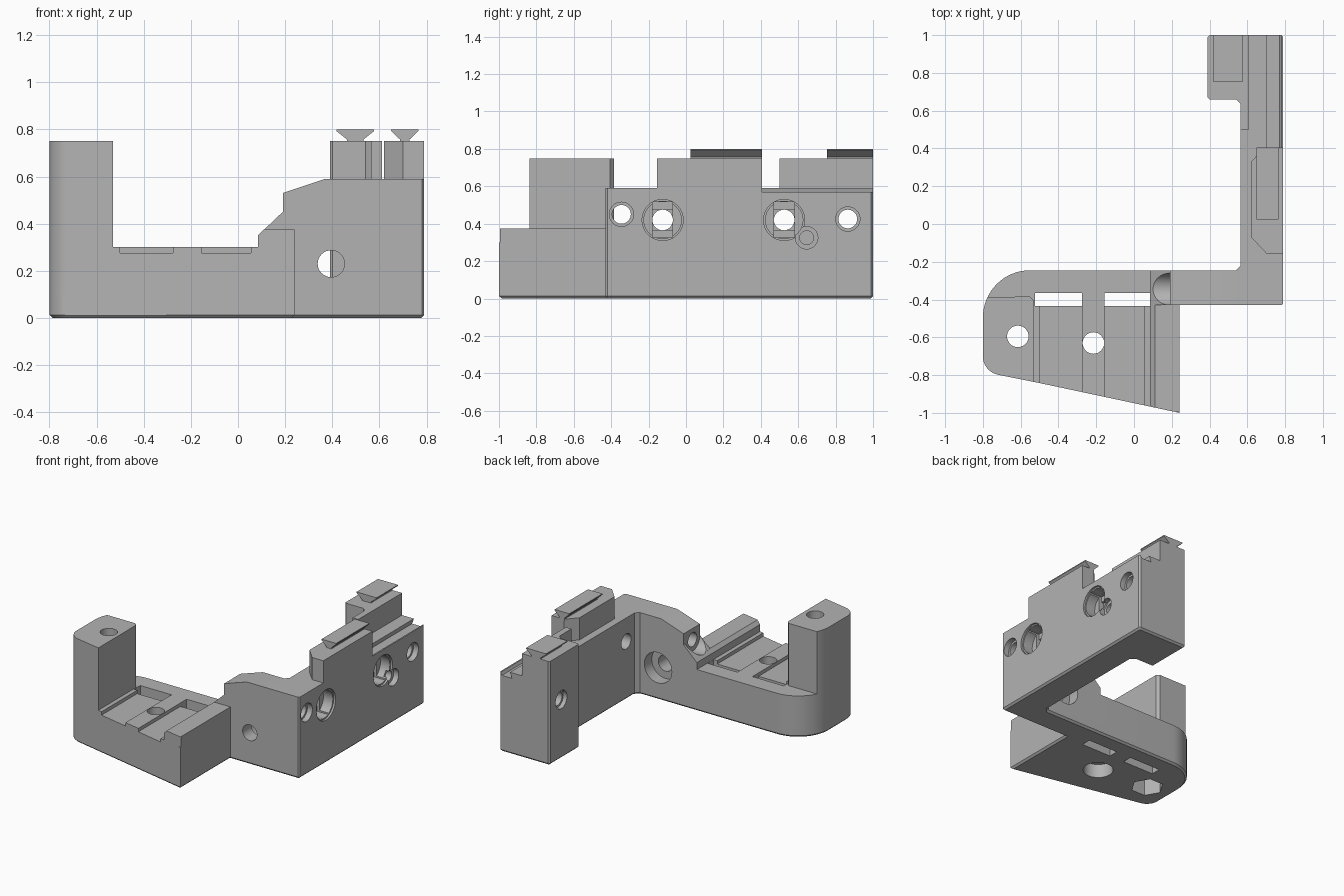
import bpy, bmesh, math
from mathutils import Vector

if "Cube" in bpy.data.objects:
    bpy.data.objects.remove(bpy.data.objects["Cube"])

grey = bpy.data.materials.new("mid_grey")
grey.use_nodes = True
grey.diffuse_color = (0.45, 0.45, 0.45, 1)
grey.node_tree.nodes["Principled BSDF"].inputs["Base Color"].default_value = (0.45, 0.45, 0.45, 1)


def arc(cu, cv, r, start, end, n=10):
    angles = [math.radians(start + (end - start) * i / n) for i in range(n + 1)]
    return [(cu + r * math.cos(a), cv + r * math.sin(a)) for a in angles]


def circle(cu, cv, r, n=32):
    return arc(cu, cv, r, 0, 360, n)[:-1]


def rect(u0, u1, v0, v1):
    return [(u0, v0), (u1, v0), (u1, v1), (u0, v1)]


def prism(name, points, axis, lo, hi, chamfer=0):
    """Extrude a 2D outline along an axis, optionally chamfering its low end."""
    place = {"x": lambda u, v, t: (t, u, v),
             "y": lambda u, v, t: (u, t, v),
             "z": lambda u, v, t: (u, v, t)}[axis]
    bm = bmesh.new()
    base = bm.faces.new([bm.verts.new(place(u, v, lo)) for u, v in points])
    extruded = bmesh.ops.extrude_face_region(bm, geom=[base], use_keep_orig=True)
    shift = Vector(place(0, 0, hi - lo))
    for item in extruded["geom"]:
        if isinstance(item, bmesh.types.BMVert):
            item.co += shift
    bmesh.ops.recalc_face_normals(bm, faces=bm.faces)
    if chamfer:
        bmesh.ops.bevel(bm, geom=list(base.edges), offset=chamfer, segments=1,
                        affect="EDGES")
    mesh = bpy.data.meshes.new(name)
    bm.to_mesh(mesh)
    bm.free()
    mesh.materials.append(grey)
    obj = bpy.data.objects.new(name, mesh)
    bpy.context.collection.objects.link(obj)
    return obj


def combine(operation, points, axis, lo, hi):
    """Add or cut one prism from the bracket."""
    tool = prism("helper", points, axis, lo, hi)
    tool.hide_render = True
    mod = body.modifiers.new("combine", "BOOLEAN")
    mod.operation = operation
    mod.solver = "EXACT"
    mod.object = tool
    bpy.context.view_layer.objects.active = body
    bpy.ops.object.modifier_apply(modifier=mod.name)
    bpy.data.objects.remove(tool)


def add(*args):
    combine("UNION", *args)


def cut(*args):
    combine("DIFFERENCE", *args)


# Base footprint with rounded outer corners
front_corner = arc(-0.7, -0.7, 0.1, 180, 258)
footprint = [(0.24, -1), (0.24, -0.43), (0.78, -0.43), (0.79, -0.42), (0.79, 0.99),
             (0.78, 1), (0.4, 1), (0.39, 0.99), (0.39, 0.67), (0.4, 0.66), (0.54, 0.66),
             (0.565, 0.635), (0.565, -0.22), (0.54, -0.245)]
footprint += arc(-0.55, -0.495, 0.25, 90, 180, 16) + front_corner
body = prism("bracket_body", footprint, "z", 0, 0.3, 0.013)

# Stepped cross wall, front ledge and long side wall
add([(0.085, 0.1), (0.085, 0.35), (0.19, 0.45), (0.19, 0.53), (0.37, 0.59),
     (0.6, 0.59), (0.6, 0.1)], "y", -0.43, -0.245)
add([(0.085, 0.1), (0.085, 0.35), (0.11, 0.375), (0.24, 0.375), (0.24, 0.1)],
    "y", -0.995, -0.4)
cut([(-0.9, -0.757), (0.5, -1.055), (0.5, -1.2), (-0.9, -1.2)], "z", -0.1, 0.9)
add([(0.54, -0.43), (0.78, -0.43), (0.79, -0.42), (0.79, 0.99), (0.78, 1),
     (0.565, 1), (0.565, -0.22), (0.54, -0.245)], "z", 0.1, 0.59)

# Undercut ledge on the side wall
cut([(0.69, 0.55), (0.77, 0.55), (0.78, 0.57), (0.82, 0.57), (0.82, 0.65), (0.705, 0.65),
     (0.705, 0.59)], "y", 0.405, 1.1)

# Uprights: middle, rear and left posts
add([(0.79, -0.155), (0.79, 0.405), (0.69, 0.405), (0.62, 0.33), (0.62, -0.07),
     (0.7, -0.155)], "z", 0.4, 0.75)
add([(0.61, 0.5), (0.61, 1), (0.4, 1), (0.39, 0.99), (0.39, 0.67), (0.4, 0.66),
     (0.54, 0.66), (0.565, 0.635), (0.565, 0.5)], "z", 0.1, 0.75)
add(arc(-0.55, -0.495, 0.25, 154, 180, 6) + front_corner
    + [(-0.53, -0.836), (-0.53, -0.405), (-0.55, -0.385)], "z", 0.1, 0.75)

# Shallow channels and the through slots behind them
for left, right, slot_left, slot_right in ((-0.5, -0.275, -0.525, -0.275),
                                           (-0.155, 0.055, -0.155, 0.084)):
    cut(rect(left, right, -1.1, -0.4), "z", 0.275, 0.32)
    cut(rect(slot_left, slot_right, -0.435, -0.365), "z", -0.1, 0.302)

# Vertical screw holes with hex and round pockets underneath
cut(circle(-0.615, -0.595, 0.057), "z", -0.1, 0.9)
cut(circle(-0.615, -0.595, 0.11, 6), "z", -0.1, 0.12)
cut(circle(-0.215, -0.63, 0.057), "z", -0.1, 0.4)
cut(circle(-0.215, -0.63, 0.1), "z", -0.1, 0.1)

# Hole through the cross wall, counterbored at the back
cut(circle(0.395, 0.23, 0.057), "y", -0.6, -0.1)
cut(circle(0.395, 0.23, 0.11), "y", -0.33, -0.1)

# Small through holes in the side wall, with counterbores at both ends
for y, z, far, bore in ((-0.345, 0.45, 0.19, 0.085), (0.865, 0.425, 0.42, 0.065)):
    cut(circle(y, z, 0.05), "x", 0.1, 0.9)
    cut(circle(y, z, 0.065), "x", 0.75, 0.9)
    cut(circle(y, z, bore), "x", 0.02, far)

# Large bores with stepped rectangular seats
for y in (-0.125, 0.525):
    cut(circle(y, 0.42, 0.055), "x", 0.5, 0.9)
    cut(rect(y - 0.054, y + 0.054, 0.366, 0.474), "x", 0.66, 0.9)
    cut(rect(y - 0.054, y + 0.054, 0.325, 0.515), "x", 0.68, 0.9)
    cut(circle(y, 0.42, 0.1), "x", 0.7, 0.9)
    cut(circle(y, 0.42, 0.11), "x", 0.775, 0.9)

# Blind pin hole
cut(circle(0.645, 0.325, 0.06), "x", 0.75, 0.9)
cut(circle(0.645, 0.325, 0.037), "x", 0.65, 0.9)

# Dovetail rails on top of the uprights
for name, mid, half, neck, y0, y1 in (("rear_rail", 0.4975, 0.08, 0.035, 0.755, 1.0),
                                      ("middle_rail", 0.7075, 0.058, 0.02, 0.025, 0.405)):
    side = [(neck, 0.74), (neck, 0.757), (half, 0.793), (half, 0.8)]
    outline = [(mid + u, z) for u, z in side] + [(mid - u, z) for u, z in reversed(side)]
    prism(name, outline, "y", y0, y1)

# Smooth the round walls and keep hard edges
bpy.ops.object.select_all(action="DESELECT")
body.select_set(True)
bpy.context.view_layer.objects.active = body
bpy.ops.object.shade_smooth_by_angle(angle=math.radians(30))
